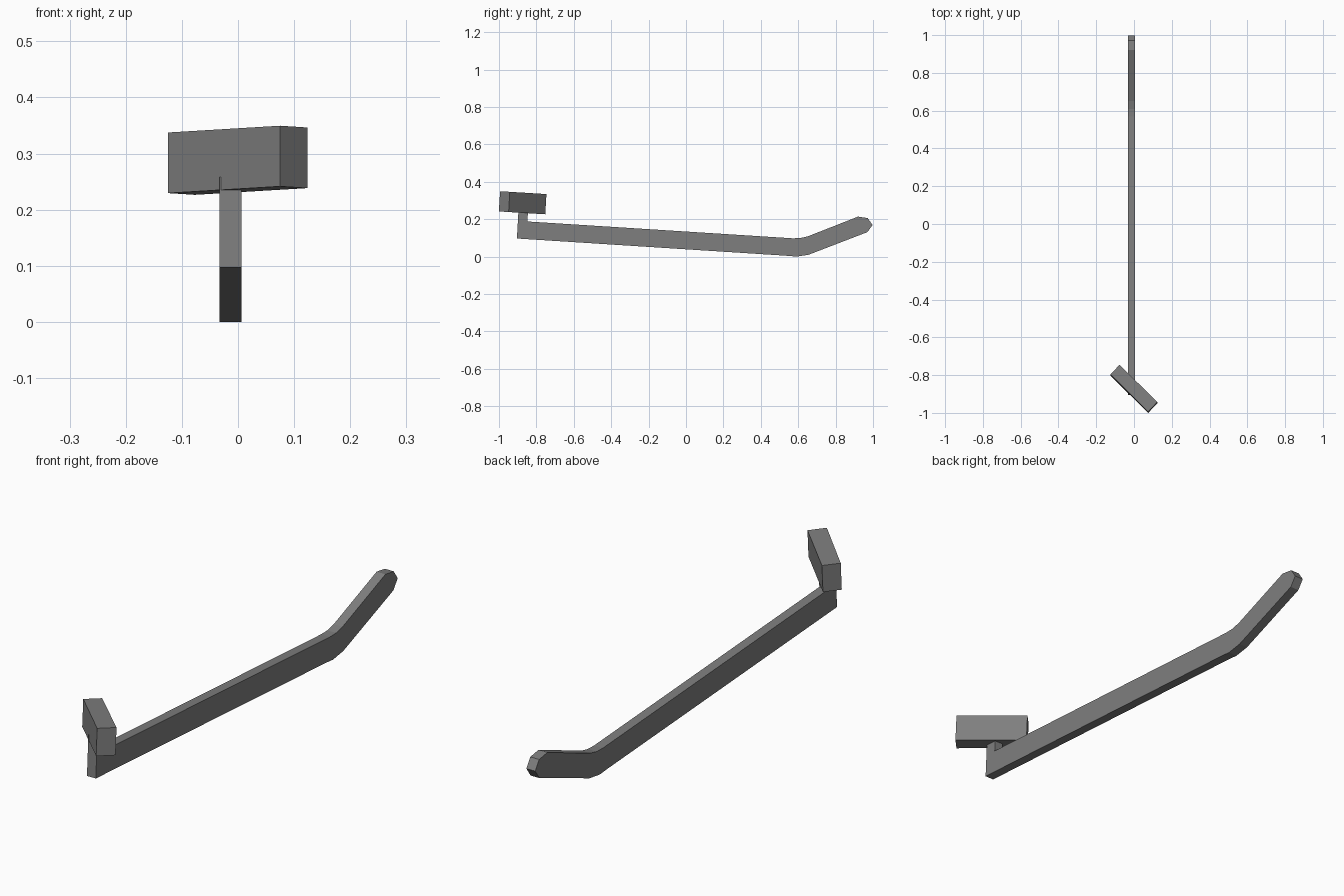
import bpy
import bmesh
from mathutils import Vector

cube = bpy.data.objects.get("Cube")
if cube:
    bpy.data.objects.remove(cube, do_unlink=True)

grey = bpy.data.materials.new("grey")
grey.use_nodes = True
grey.diffuse_color = (0.21, 0.21, 0.21, 1)
grey.node_tree.nodes["Principled BSDF"].inputs["Base Color"].default_value = grey.diffuse_color


def prism(name, outline, offset):
    """Extrude a flat outline by an offset into a closed solid."""
    bm = bmesh.new()
    face = bm.faces.new([bm.verts.new(p) for p in outline])
    result = bmesh.ops.extrude_face_region(bm, geom=[face], use_keep_orig=True)
    moved = [g for g in result["geom"] if isinstance(g, bmesh.types.BMVert)]
    bmesh.ops.translate(bm, verts=moved, vec=Vector(offset))
    bmesh.ops.recalc_face_normals(bm, faces=bm.faces)
    mesh = bpy.data.meshes.new(name)
    bm.to_mesh(mesh)
    bm.free()
    mesh.materials.append(grey)
    obj = bpy.data.objects.new(name, mesh)
    bpy.context.collection.objects.link(obj)
    return obj


# Bar with an upright post at the front and a bent, chamfered tip at the back
left, width = -0.033, 0.039
side = [(-0.904, 0.097), (0.55, 0.004), (0.59, 0.0), (0.655, 0.01),
        (0.97, 0.131), (0.997, 0.169), (0.972, 0.206), (0.92, 0.214),
        (0.65, 0.108), (0.61, 0.099), (0.57, 0.098),
        (-0.848, 0.188), (-0.844, 0.255), (-0.895, 0.258)]
prism("bar_and_post", [(left, y, z) for y, z in side], (width, 0, 0))

# Slanted block on the post, tipped with the bar
tilt = 0.061
corners = [(0.075, -0.994), (0.124, -0.942), (-0.077, -0.746), (-0.125, -0.796)]
top = [(x, y, 0.289 - tilt * y) for x, y in corners]
prism("head_block", top, (0, -0.0065, -0.108))
